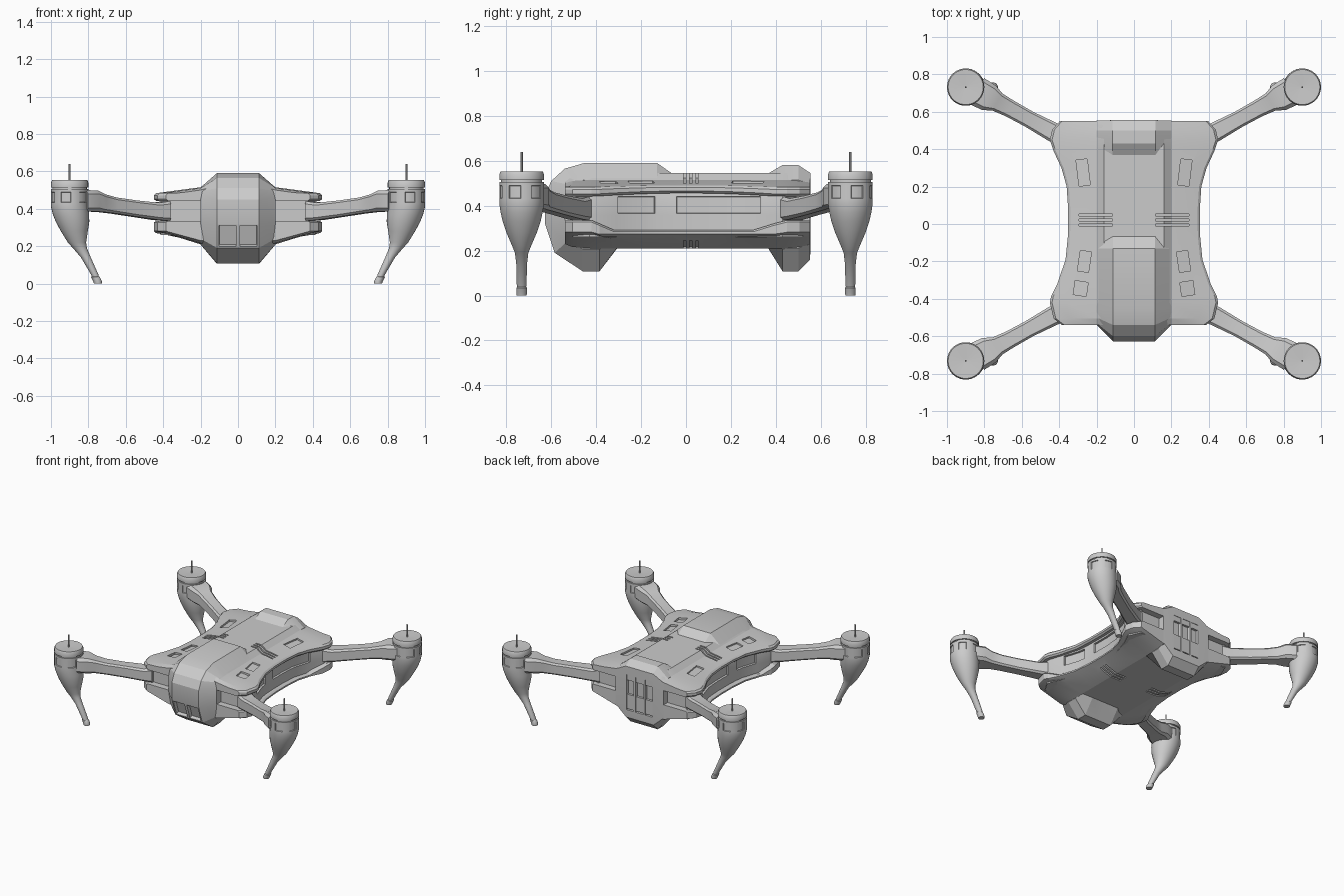
import bpy, bmesh, math

if "Cube" in bpy.data.objects:
    bpy.data.objects.remove(bpy.data.objects["Cube"])


def loft(name, rings, panel=None, thick=0.01, depth=0.012, single=False, mirror=False, angle=30):
    """Skin a list of equal-length rings, cap it, and sink the faces chosen by panel(centre, normal)."""
    bm = bmesh.new()
    vs = [[bm.verts.new(p) for p in r] for r in rings]
    n = len(vs[0])
    for a, b in zip(vs, vs[1:]):
        for i in range(n):
            bm.faces.new((a[i], a[(i + 1) % n], b[(i + 1) % n], b[i]))
    bm.faces.new(vs[0])
    bm.faces.new(vs[-1])
    bmesh.ops.recalc_face_normals(bm, faces=bm.faces)
    if panel:
        bm.normal_update()
        fs = [f for f in bm.faces if panel(f.calc_center_median(), f.normal)]
        op = bmesh.ops.inset_individual if single else bmesh.ops.inset_region
        # frame first, then sink the panel
        op(bm, faces=fs, thickness=thick, depth=0, use_even_offset=True)
        op(bm, faces=fs, thickness=0.002, depth=-depth, use_even_offset=True)
    me = bpy.data.meshes.new(name)
    bm.to_mesh(me)
    bm.free()
    me.shade_smooth()
    me.set_sharp_from_angle(angle=math.radians(angle))
    ob = bpy.data.objects.new(name, me)
    bpy.context.collection.objects.link(ob)
    if mirror:
        m = ob.modifiers.new("mirror", "MIRROR")
        m.use_axis = (True, True, False)
        m.use_mirror_merge = False
    return ob


def sym(y, half):
    """Full body section at y from its right half (x, z)."""
    return [(x, y, z) for x, z in half] + [(-x, y, z) for x, z in reversed(half)]


# body outline: y, half width, end drop (1 at the very ends)
OUT = [(-.54, .385, 1), (-.505, .43, .3), (-.42, .45, 0), (-.385, .443, 0), (-.32, .41, 0),
       (-.19, .366, 0), (-.06, .353, 0), (.08, .352, 0), (.2, .36, 0), (.3, .388, 0),
       (.39, .43, 0), (.45, .45, 0), (.505, .437, .3), (.552, .395, .8)]

# upper shell
rings = []
for y, w, d in OUT:
    mid = max(0, 1 - (abs(y) / .4) ** 2)
    zb = .442 + .014 * mid
    rings.append(sym(y, [(w - .012, zb), (w, zb + .01), (w, .472 + .01 * mid), (w - .012, .483 + .008 * mid),
                         (w - .085, .513 - .12 * (w - .285) - .015 * d), (.2, .515 - .015 * d),
                         (.16, .546 - .035 * d)]))
upper = loft("upper_shell", rings, angle=12)

# lower shell
rings = []
for y, w, d in OUT:
    zt = .335 if abs(y) > .39 else (.32 if abs(y) > .35 else .292)
    zl = .277 if abs(y) > .39 else .268
    rings.append(sym(y, [(w - .012, zt), (w, zt - .008), (w, zl + .005), (w - .012, zl),
                         (w - .085, .212 + .3 * (w - .285) + .015 * d), (.2, .21 + .02 * d)]))
lower = loft("lower_shell", rings, angle=15)

# recessed core with side panels and end panels
core = [(-.505, .37), (-.43, .415), (-.395, .41), (-.31, .374), (-.19, .335), (-.13, .327), (-.05, .323),
        (.08, .322), (.2, .33), (.34, .372), (.43, .415), (.52, .375)]


def core_panel(c, n):
    side = abs(n.x) > .7 and .36 < c.z < .44 and (-.32 < c.y < -.13 or -.05 < c.y < .34)
    return side or abs(n.y) > .95


loft("core", [sym(y, [(w, .26), (w, .358), (w, .448), (w - .01, .475)]) for y, w in core],
     core_panel, thick=.008, depth=.014)

# nose block, lofted sideways from a centre profile and a smaller side profile
NOSE_IN = [(-.06, .542), (-.13, .591), (-.45, .591), (-.54, .565), (-.6, .51), (-.628, .45), (-.628, .32),
           (-.585, .19), (-.46, .108), (-.385, .108), (-.305, .212)]
NOSE_OUT = [(-.06, .505), (-.13, .514), (-.45, .514), (-.5, .51), (-.53, .495), (-.54, .45), (-.54, .32),
            (-.53, .24), (-.46, .208), (-.385, .208), (-.305, .215)]
loft("nose", [[(x, y, z) for y, z in (NOSE_OUT if abs(x) > .15 else NOSE_IN)]
              for x in (-.2, -.112, 0, .112, .2)],
     lambda c, n: abs(c.x) < .11 and c.y < -.55 and .22 < c.z < .28, .01, .025, True, angle=20)

# tail block with three upright vents
TAIL_IN = [(.36, .54), (.43, .581), (.5, .581), (.555, .545), (.555, .49), (.555, .21), (.552, .16),
           (.5, .108), (.43, .108), (.365, .212)]
TAIL_OUT = [(.36, .51), (.43, .514), (.5, .514), (.552, .5), (.553, .47), (.553, .25), (.552, .235),
            (.5, .21), (.43, .208), (.365, .213)]
loft("tail", [[(x, y, z) for y, z in (TAIL_OUT if abs(x) > .15 else TAIL_IN)]
              for x in (-.2, -.115, -.04, .04, .115, .2)],
     lambda c, n: abs(c.x) < .11 and n.y > .9 and .3 < c.z < .4, .008, .02, True, angle=20)

# cutter for slots and small hatches; its inner faces follow the slope of each shell
bm = bmesh.new()


def cut_box(x, y, top, sx, sy, rot=0):
    vs = bmesh.ops.create_cube(bm, size=1)["verts"]
    c, s = math.cos(rot), math.sin(rot)
    for v in vs:
        px, py = v.co.x * sx, v.co.y * sy
        X, Y = x + px * c - py * s, y + px * s + py * c
        out = (v.co.z > 0) == top
        if top:
            z = .6 if out else .507 - .2 * (abs(X) - .2)
        else:
            z = .15 if out else .238 + .25 * (abs(X) - .2)
        v.co = (X, Y, z)


for sx in (-1, 1):
    for top in (True, False):
        for y in (-.005, .022, .049):
            cut_box(sx * .205, y, top, .18, .011)
        if top:
            cut_box(sx * .272, .275, top, .06, .14, sx * -.12)
            cut_box(sx * .285, -.345, top, .07, .075, sx * .15)
            cut_box(sx * .265, -.2, top, .06, .11, sx * .15)
bmesh.ops.recalc_face_normals(bm, faces=bm.faces)
me = bpy.data.meshes.new("slot_cutter")
bm.to_mesh(me)
bm.free()
cutter = bpy.data.objects.new("slot_cutter", me)
bpy.context.collection.objects.link(cutter)
cutter.hide_render = True
cutter.display_type = "WIRE"
for shell in (upper, lower):
    m = shell.modifiers.new("slots", "BOOLEAN")
    m.operation = "DIFFERENCE"
    m.solver = "EXACT"
    m.object = cutter

# arms: centre x, y, half width, bottom, top
rings = []
for x, y, h, b, t in [(.385, .468, .055, .335, .44), (.44, .495, .052, .34, .432), (.56, .56, .045, .358, .445),
                      (.665, .618, .047, .374, .46), (.73, .652, .053, .382, .478), (.775, .675, .075, .385, .497),
                      (.84, .71, .08, .385, .5)]:
    k = .25 * h
    sec = [(-h, b + k), (-h + k, b), (h - k, b), (h, b + k), (h, t - k), (h - k, t), (-h + k, t), (-h, t - k)]
    rings.append([(x - .49 * s, y + .87 * s, z) for s, z in sec])
loft("arms", rings, mirror=True)


def oval(z, inner, outer, ry, n=30):
    c, r = (inner + outer) / 2, (outer - inner) / 2
    return [(c + r * math.cos(2 * math.pi * i / n), .732 + ry * math.sin(2 * math.pi * i / n), z) for i in range(n)]


def pod_window(c, n):
    i = int((math.atan2(c.y - .732, c.x - .9) % (2 * math.pi)) / (2 * math.pi) * 30)
    return .44 < c.z < .48 and i % 5 < 3


# motor pods flowing down into the legs
loft("motor_pods", [oval(*p) for p in [
    (.035, .743, .78, .02), (.05, .747, .787, .022), (.14, .787, .84, .024), (.19, .808, .883, .03),
    (.22, .812, .91, .042), (.28, .803, .947, .068), (.33, .795, .974, .085), (.37, .796, .99, .094),
    (.41, .799, 1, .1), (.43, .8, 1, .1), (.492, .8, 1, .1), (.505, .8, 1, .1)]],
    pod_window, thick=.003, depth=.006, mirror=True)

# feet
loft("feet", [oval(*p) for p in [(0, .728, .77, .022), (.012, .728, .774, .024), (.034, .738, .785, .024),
                                 (.04, .745, .78, .018)]], mirror=True)

# motor caps with a very shallow dish
loft("motor_caps", [oval(z, .9 - r, .9 + r, r) for z, r in [
    (.495, .092), (.514, .092), (.514, .1), (.518, .1), (.54, .1), (.553, .094), (.553, .09),
    (.546, .012)]], mirror=True)

# motor shafts
loft("motor_shafts", [oval(z, .9 - r, .9 + r, r, 12) for z, r in [(.53, .005), (.638, .005), (.64, .003)]],
     mirror=True)
